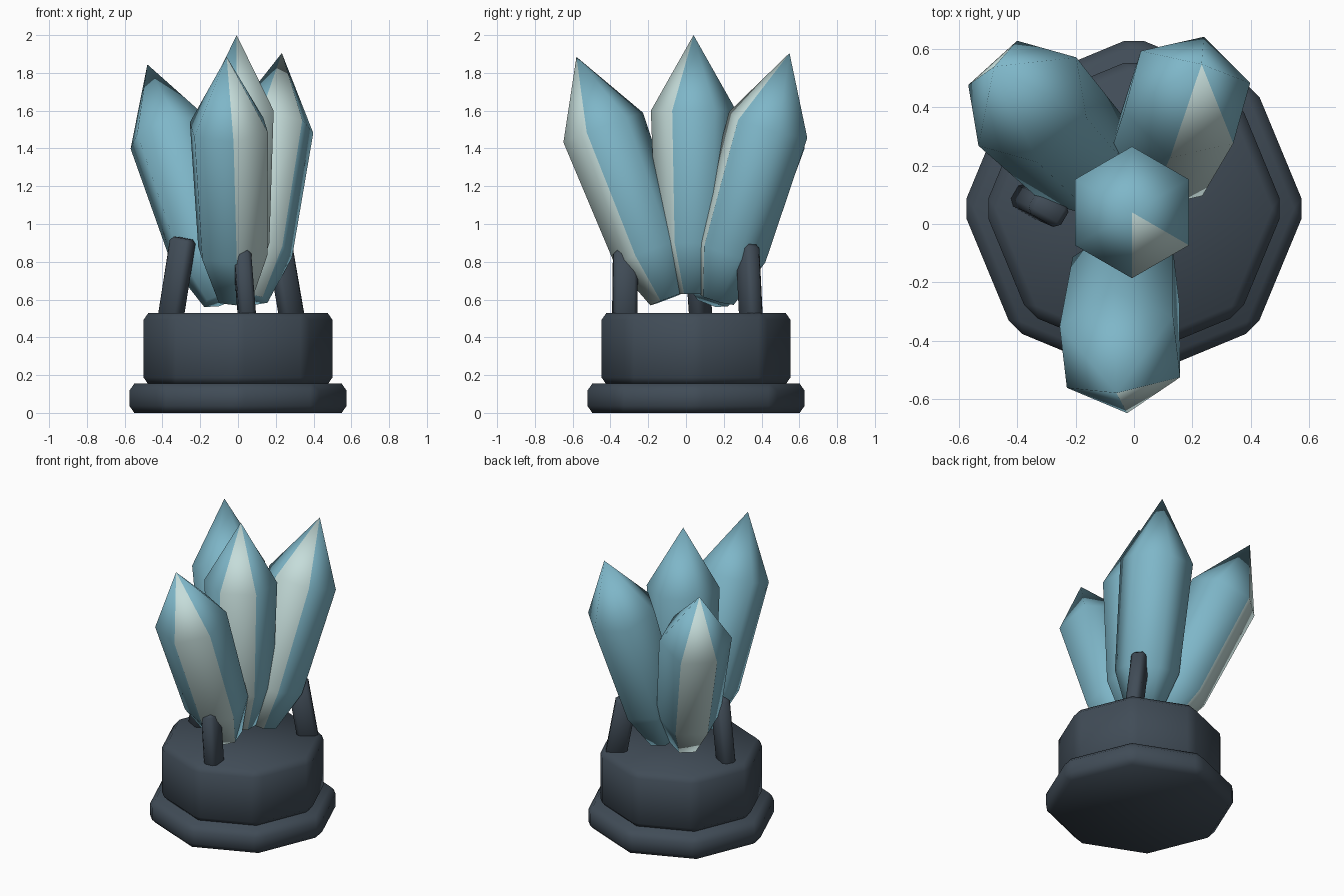
import bpy, bmesh, math
from mathutils import Vector, Matrix

cube = bpy.data.objects.get("Cube")
if cube:
    bpy.data.objects.remove(cube, do_unlink=True)


def material(name, color):
    mat = bpy.data.materials.new(name)
    mat.use_nodes = True
    mat.diffuse_color = (*color, 1)
    mat.node_tree.nodes["Principled BSDF"].inputs["Base Color"].default_value = (*color, 1)
    return mat


slate = material("dark slate", (0.052, 0.072, 0.095))
blue = material("crystal blue", (0.21, 0.47, 0.58))
pale = material("pale crystal", (0.56, 0.72, 0.70))


def finish(bm, name, mats, matrix=None):
    """Turn a bmesh into a smooth shaded object."""
    bmesh.ops.recalc_face_normals(bm, faces=bm.faces)
    mesh = bpy.data.meshes.new(name)
    bm.to_mesh(mesh)
    bm.free()
    for mat in mats:
        mesh.materials.append(mat)
    mesh.shade_smooth()
    obj = bpy.data.objects.new(name, mesh)
    if matrix:
        obj.matrix_world = matrix
    bpy.context.collection.objects.link(obj)
    return obj


def bevel_all(bm, width):
    bmesh.ops.bevel(bm, geom=bm.edges[:], offset=width, segments=1,
                    affect='EDGES', profile=0.5)


# Octagonal base tiers
def tier(name, radius, low, high):
    bm = bmesh.new()
    bmesh.ops.create_cone(bm, cap_ends=True, segments=8, radius1=radius,
                          radius2=radius, depth=high - low)
    bevel_all(bm, 0.037)
    finish(bm, name, [slate], Matrix.Translation((0, 0.053, (low + high) / 2)))


tier("base_foot", 0.589, 0, 0.155)
tier("base_drum", 0.514, 0.15, 0.53)


# Leaning support posts, long side pointing outward
def post(name, foot, top, heading):
    foot, top = Vector(foot), Vector(top)
    axis = top - foot
    bm = bmesh.new()
    bmesh.ops.create_cube(bm, size=1)
    bmesh.ops.scale(bm, vec=(0.13, 0.09, axis.length), verts=bm.verts)
    bevel_all(bm, 0.02)
    turn = Vector((0, 0, 1)).rotation_difference(axis).to_matrix().to_4x4()
    finish(bm, name, [slate], Matrix.Translation((foot + top) / 2) @ turn
           @ Matrix.Rotation(math.radians(heading), 4, 'Z'))


post("front_post", (0.05, -0.325, 0.48), (0.02, -0.32, 0.86), -85)
post("right_post", (-0.36, 0.08, 0.48), (-0.29, 0.05, 0.925), 150)
post("left_post", (0.29, 0.345, 0.48), (0.22, 0.325, 0.885), 35)


# Six-sided crystals, each with one pale side
RINGS = [(0.10, 0), (0.20, 0.27), (0.226, 0.97)]
LENGTH = 1.37


def crystal(name, tip, foot, roll):
    tip = Vector(tip)
    axis = (tip - Vector(foot)).normalized()
    bm = bmesh.new()
    rings = []
    for radius, height in RINGS:
        angles = [math.radians(60 * k - 90) for k in range(6)]
        rings.append([bm.verts.new((radius * math.cos(a), radius * math.sin(a), height))
                      for a in angles])
    point = bm.verts.new((0, 0, LENGTH))
    bm.faces.new(rings[0][::-1])
    for k in range(6):
        n = (k + 1) % 6
        side = [bm.faces.new((lo[k], lo[n], hi[n], hi[k]))
                for lo, hi in zip(rings, rings[1:])]
        side.append(bm.faces.new((rings[-1][k], rings[-1][n], point)))
        for face in side:
            face.material_index = 1 if k == 0 else 0
    turn = Vector((0, 0, 1)).rotation_difference(axis).to_matrix().to_4x4()
    finish(bm, name, [blue, pale], Matrix.Translation(tip - axis * LENGTH) @ turn
           @ Matrix.Rotation(math.radians(roll), 4, 'Z'))


crystal("center_crystal", (-0.007, 0.04, 2.0), (-0.007, 0.04, 0.63), 0)
crystal("front_crystal", (-0.06, -0.58, 1.885), (-0.02, -0.096, 0.605), 6)
crystal("left_crystal", (0.232, 0.548, 1.905), (0.06, 0.16, 0.6), -16)
crystal("right_crystal", (-0.48, 0.54, 1.845), (-0.09, 0.13, 0.6), 192)
